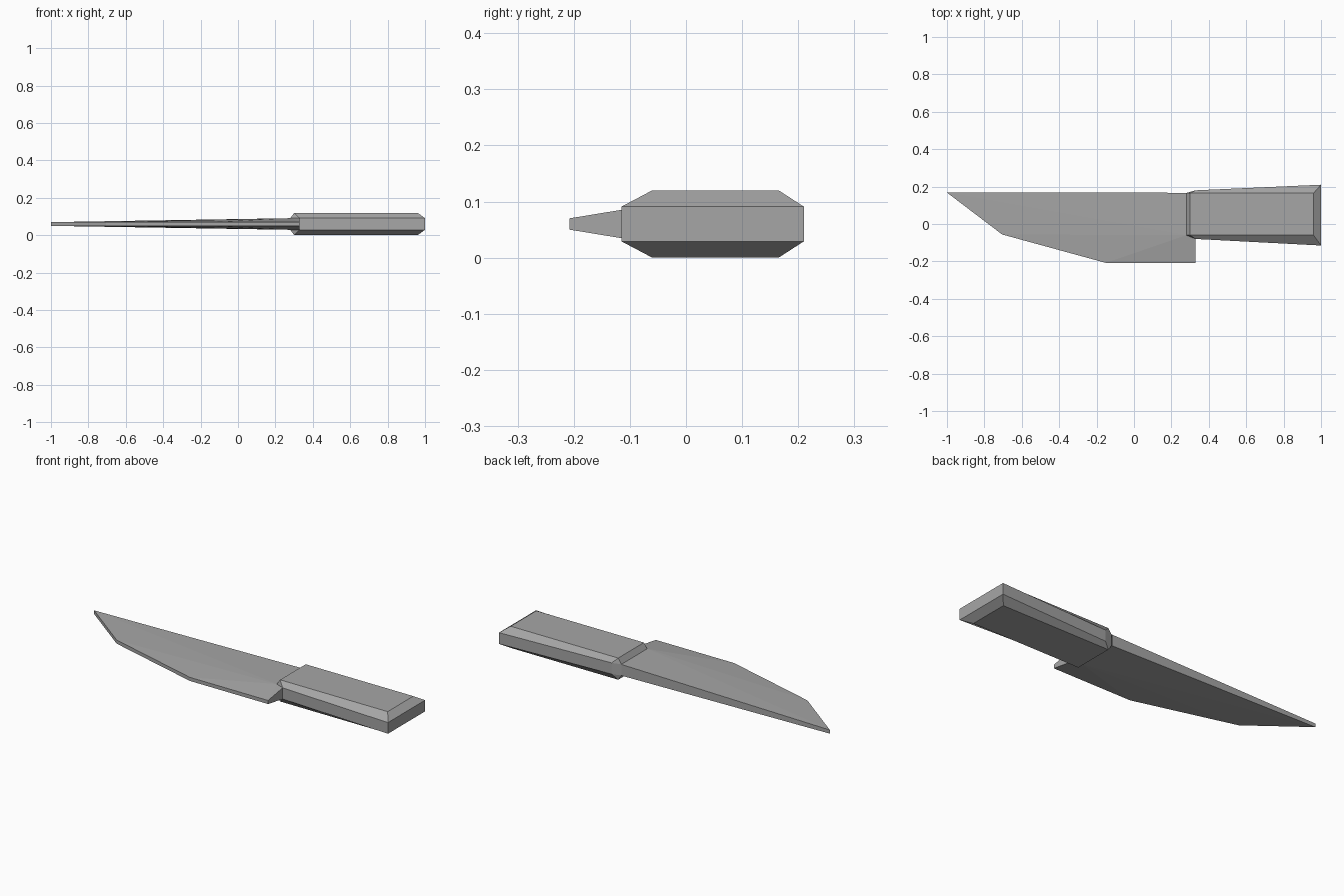
import bpy, bmesh

if "Cube" in bpy.data.objects:
    bpy.data.objects.remove(bpy.data.objects["Cube"])

MID = 0.06      # height of the symmetry plane
THIN = 0.01     # half thickness of the cutting edge
BAND = 0.031    # half thickness of the handle's side band
FULL = 0.06     # half thickness of the handle

steel = bpy.data.materials.new("plain grey")
steel.diffuse_color = (0.38, 0.38, 0.38, 1)
steel.use_nodes = True
steel.node_tree.nodes["Principled BSDF"].inputs["Base Color"].default_value = steel.diffuse_color


def add_object(name, bm):
    bmesh.ops.recalc_face_normals(bm, faces=bm.faces)
    mesh = bpy.data.meshes.new(name)
    bm.to_mesh(mesh)
    bm.free()
    mesh.materials.append(steel)
    obj = bpy.data.objects.new(name, mesh)
    bpy.context.collection.objects.link(obj)
    return obj


def ring(bm, points, offset):
    return [bm.verts.new((x, y, MID + offset)) for x, y in points]


# Handle: flared side band with chamfers running to flat top and bottom
band = [(0.28, -0.06), (0.33, -0.08), (1.0, -0.115), (1.0, 0.21), (0.33, 0.18), (0.28, 0.166)]
flat = [(0.30, -0.06), (0.96, -0.06), (0.96, 0.165), (0.30, 0.165)]
bm = bmesh.new()
bands = []
for s in (-1, 1):
    b = ring(bm, band, s * BAND)
    f = ring(bm, flat, s * FULL)
    bm.faces.new(f)
    bm.faces.new((b[5], b[0], f[0], f[3]))      # front chamfer
    bm.faces.new((b[2], b[3], f[2], f[1]))      # butt chamfer
    for corner, outer, inner, f0, f1 in ((0, 1, 2, 0, 1), (5, 4, 3, 3, 2)):
        bm.faces.new((b[corner], b[outer], f[f0]))
        bm.faces.new((b[outer], b[inner], f[f1], f[f0]))
    bands.append(b)
for i in range(6):
    j = (i + 1) % 6
    bm.faces.new((bands[0][i], bands[0][j], bands[1][j], bands[1][i]))
add_object("handle", bm)

# Blade: thin along the edge and tip, thickening to meet the handle's front corners
outline = [(-1.0, 0.168, THIN), (-0.705, -0.056, THIN), (-0.15, -0.208, THIN),
           (0.33, -0.208, THIN), (0.33, -0.08, BAND), (0.28, -0.06, BAND), (0.28, 0.167, BAND)]
bm = bmesh.new()
sides = []
for s in (-1, 1):
    v = [bm.verts.new((x, y, MID + s * t)) for x, y, t in outline]
    root = v[5]
    for i in (0, 1, 2, 3):
        bm.faces.new((root, v[i], v[i + 1]))
    bm.faces.new((root, v[6], v[0]))
    sides.append(v)
for i in range(7):
    j = (i + 1) % 7
    if i not in (4, 5):                         # open where it joins the handle
        bm.faces.new((sides[0][i], sides[0][j], sides[1][j], sides[1][i]))
add_object("blade", bm)
